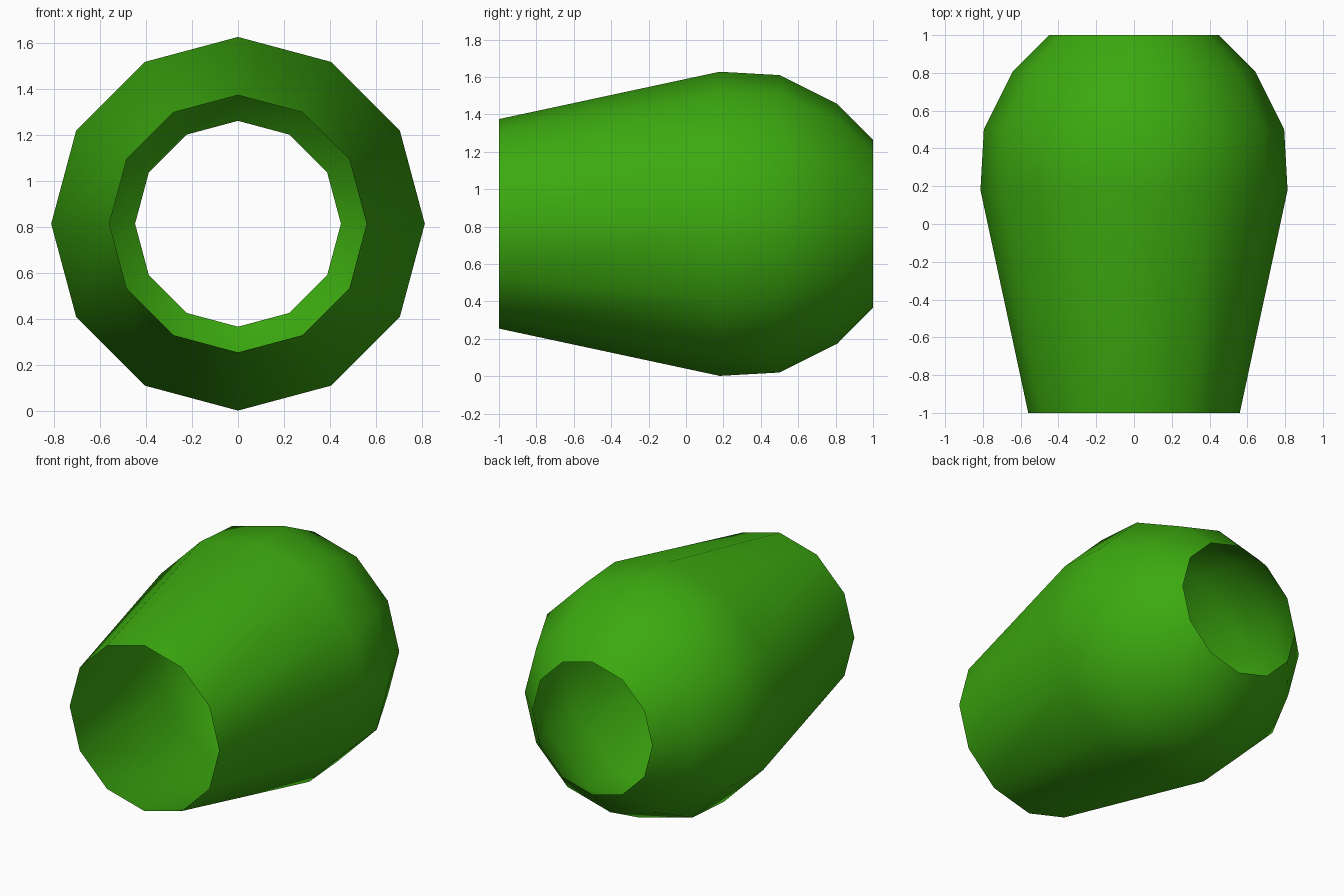
import bpy, bmesh, math

cube = bpy.data.objects.get("Cube")
if cube:
    bpy.data.objects.remove(cube, do_unlink=True)

SIDES = 12
CENTRE_Z = 0.815
# Shell profile from front rim to back rim: (y, radius)
PROFILE = [(-1.0, 0.56), (0.18, 0.813), (0.5, 0.795), (0.81, 0.64), (1.0, 0.448)]

green = bpy.data.materials.new("leaf_green")
green.use_nodes = True
colour = (0.045, 0.40, 0.005, 1.0)
green.diffuse_color = colour
bsdf = next(n for n in green.node_tree.nodes if n.type == 'BSDF_PRINCIPLED')
bsdf.inputs["Base Color"].default_value = colour


def ring(bm, y, radius):
    angles = [2 * math.pi * i / SIDES for i in range(SIDES)]
    return [bm.verts.new((radius * math.cos(a), y, CENTRE_Z + radius * math.sin(a)))
            for a in angles]


# Open-ended shell, single wall
bm = bmesh.new()
rings = [ring(bm, y, r) for y, r in PROFILE]
for front, back in zip(rings, rings[1:]):
    for i in range(SIDES):
        j = (i + 1) % SIDES
        face = bm.faces.new((front[i], front[j], back[j], back[i]))
        face.smooth = True
bm.normal_update()
# Turn the wall to face outward
if bm.faces[:][0].normal.x < 0:
    bmesh.ops.reverse_faces(bm, faces=bm.faces[:])

mesh = bpy.data.meshes.new("open_shell")
bm.to_mesh(mesh)
bm.free()
mesh.materials.append(green)
shell = bpy.data.objects.new("open_shell", mesh)
bpy.context.collection.objects.link(shell)
